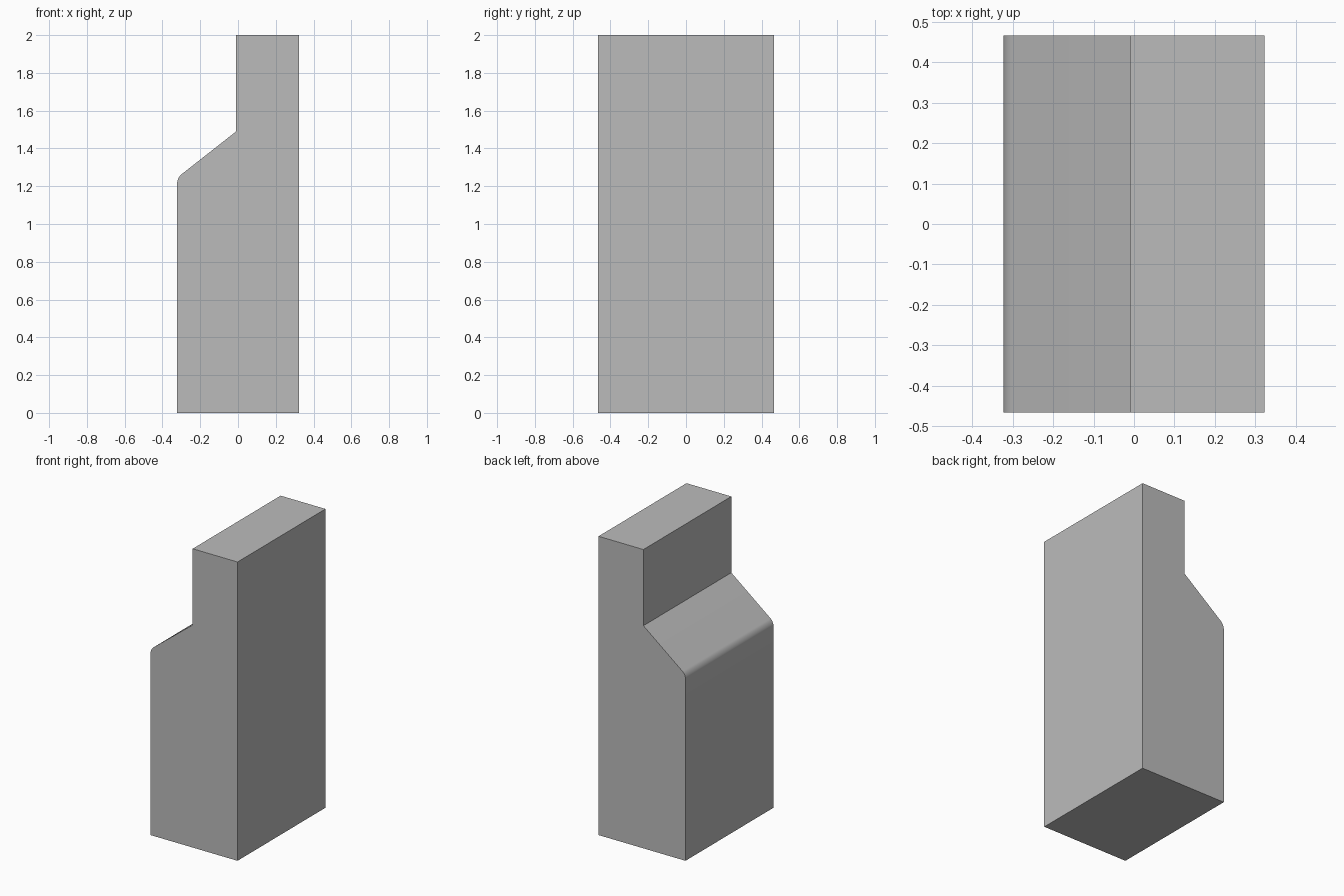
import bpy
import bmesh

cube = bpy.data.objects.get("Cube")
if cube:
    bpy.data.objects.remove(cube, do_unlink=True)

# Plain grey
grey = bpy.data.materials.new("plain_grey")
grey.use_nodes = True
color = (0.5, 0.5, 0.5, 1.0)
grey.diffuse_color = color
grey.node_tree.nodes["Principled BSDF"].inputs["Base Color"].default_value = color

# Side profile with a sloped shoulder, extruded front to back
half_depth = 0.465
profile = [(0.322, 0), (0.322, 2), (-0.01, 2), (-0.01, 1.49), (-0.322, 1.245), (-0.322, 0)]
bm = bmesh.new()
face = bm.faces.new([bm.verts.new((x, -half_depth, z)) for x, z in profile])
extruded = bmesh.ops.extrude_face_region(bm, geom=[face])
moved = [v for v in extruded["geom"] if isinstance(v, bmesh.types.BMVert)]
bmesh.ops.translate(bm, verts=moved, vec=(0, 2 * half_depth, 0))
bmesh.ops.recalc_face_normals(bm, faces=bm.faces[:])

# Rounded edge at the foot of the slope
shoulder = [e for e in bm.edges
            if all(abs(v.co.z - 1.245) < 0.001 for v in e.verts)]
bmesh.ops.bevel(bm, geom=shoulder, offset=0.027, segments=8, profile=0.5, affect='EDGES')

mesh = bpy.data.meshes.new("stepped_block")
bm.to_mesh(mesh)
bm.free()
mesh.materials.append(grey)
block = bpy.data.objects.new("stepped_block", mesh)
bpy.context.collection.objects.link(block)

# Smooth rounding, sharp corners
bpy.ops.object.select_all(action='DESELECT')
block.select_set(True)
bpy.context.view_layer.objects.active = block
bpy.ops.object.shade_smooth_by_angle()
